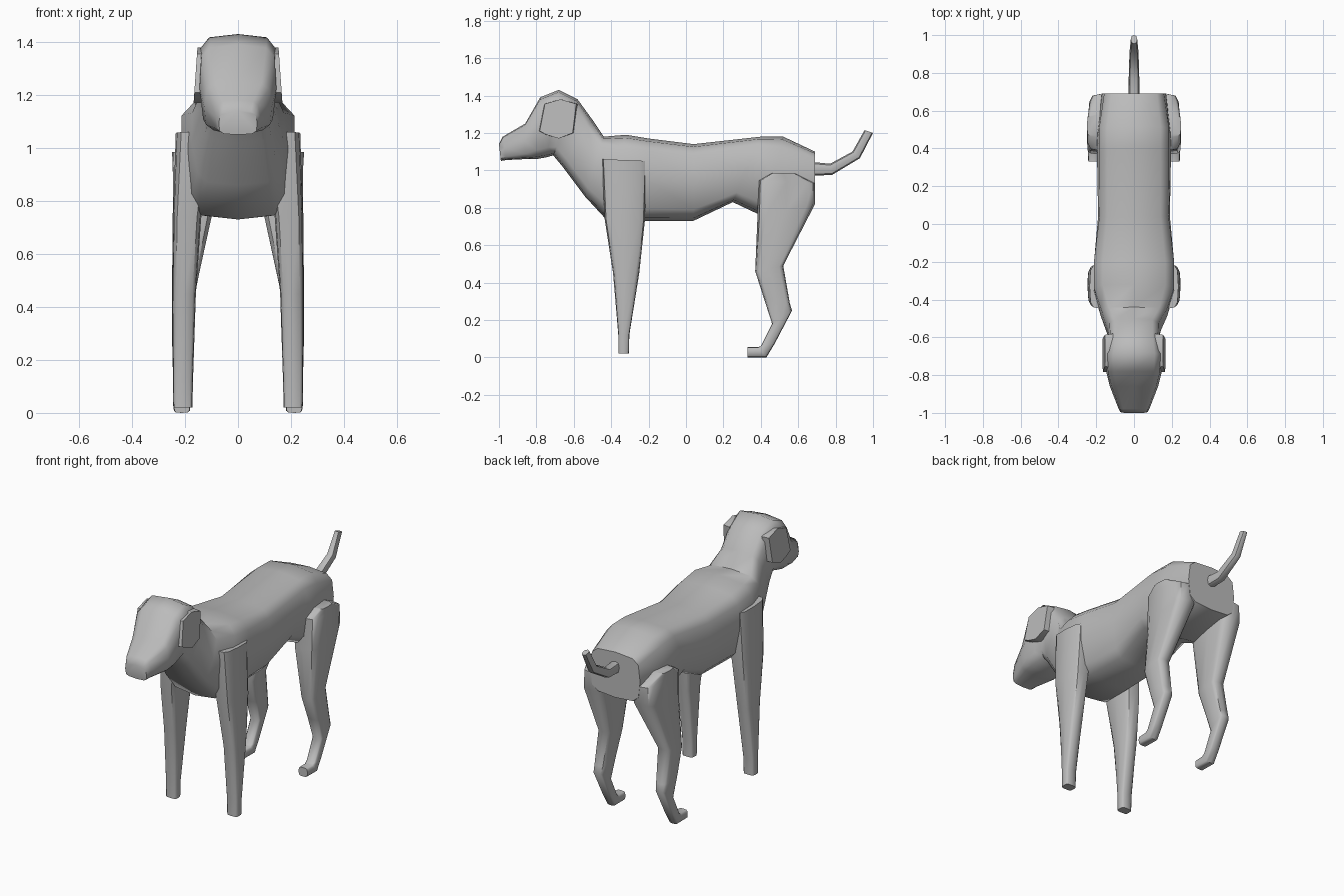
import bpy, bmesh, math
from mathutils import Vector

coat = bpy.data.materials.new("grey_coat")
coat.diffuse_color = (0.5, 0.5, 0.5, 1)


def finish(name, bm, angle=50):
    bmesh.ops.recalc_face_normals(bm, faces=bm.faces)
    me = bpy.data.meshes.new(name)
    bm.to_mesh(me)
    bm.free()
    me.materials.append(coat)
    ob = bpy.data.objects.new(name, me)
    bpy.context.collection.objects.link(ob)
    bpy.ops.object.select_all(action='DESELECT')
    ob.select_set(True)
    bpy.context.view_layer.objects.active = ob
    bpy.ops.object.shade_smooth_by_angle(angle=math.radians(angle))
    return ob


def loft(name, sections, side=1, n=12, power=0.5):
    """Section: edge A (y, z), edge B (y, z), centre x, half width at A and at B."""
    bm = bmesh.new()
    rings = []
    for ay, az, by, bz, cx, wa, wb in sections:
        a, b = Vector((cx * side, ay, az)), Vector((cx * side, by, bz))
        ring = []
        for i in range(n):
            t = 2 * math.pi * i / n
            c, s = round(math.cos(t), 6), round(math.sin(t), 6)
            u = math.copysign(abs(c) ** power, c)
            v = math.copysign(abs(s) ** power, s)
            w = wb + (wa - wb) * (v + 1) / 2
            ring.append(bm.verts.new((a + b) / 2 + (a - b) / 2 * v + Vector((u * w, 0, 0))))
        rings.append(ring)
    for r, q in zip(rings, rings[1:]):
        for i in range(n):
            j = (i + 1) % n
            bm.faces.new((r[i], r[j], q[j], q[i]))
    bm.faces.new(rings[0])
    bm.faces.new(rings[-1])
    return finish(name, bm)


# Torso, neck, head and muzzle: one continuous loft, rump to nose
loft("body_and_head", [
    (0.69, 1.10, 0.69, 0.82, 0, 0.17, 0.17),
    (0.52, 1.18, 0.42, 0.75, 0, 0.20, 0.19),
    (0.40, 1.18, 0.25, 0.83, 0, 0.20, 0.19),
    (0.04, 1.14, 0.04, 0.73, 0, 0.20, 0.18),
    (-0.20, 1.17, -0.22, 0.73, 0, 0.235, 0.19),
    (-0.32, 1.19, -0.42, 0.73, 0, 0.235, 0.19),
    (-0.44, 1.18, -0.54, 0.86, 0, 0.19, 0.16),
    (-0.50, 1.27, -0.66, 1.02, 0, 0.14, 0.13),
    (-0.58, 1.38, -0.71, 1.08, 0, 0.14, 0.12),
    (-0.68, 1.43, -0.745, 1.07, 0, 0.155, 0.13),
    (-0.78, 1.39, -0.80, 1.06, 0, 0.15, 0.14),
    (-0.86, 1.25, -0.86, 1.06, 0, 0.125, 0.13),
    (-0.98, 1.18, -0.96, 1.055, 0, 0.08, 0.09),
    (-1.00, 1.14, -0.99, 1.05, 0, 0.07, 0.075),
])

# Tail with an upward kink
loft("tail", [
    (0.62, 1.05, 0.62, 0.97, 0, 0.03, 0.03),
    (0.77, 1.035, 0.78, 0.975, 0, 0.028, 0.028),
    (0.89, 1.10, 0.93, 1.065, 0, 0.024, 0.024),
    (0.955, 1.215, 1.00, 1.20, 0, 0.017, 0.017),
], n=8, power=0.8)

front_leg = [
    (-0.45, 1.06, -0.21, 1.05, 0.165, 0.07, 0.07),
    (-0.435, 0.74, -0.22, 0.73, 0.192, 0.053, 0.053),
    (-0.39, 0.45, -0.25, 0.45, 0.203, 0.044, 0.044),
    (-0.362, 0.12, -0.303, 0.12, 0.208, 0.038, 0.038),
    (-0.362, 0.02, -0.305, 0.02, 0.208, 0.036, 0.036),
]
hind_leg = [
    (0.46, 0.985, 0.58, 0.985, 0.19, 0.06, 0.06),
    (0.387, 0.945, 0.69, 0.93, 0.17, 0.085, 0.065),
    (0.382, 0.75, 0.69, 0.82, 0.17, 0.082, 0.07),
    (0.37, 0.46, 0.52, 0.49, 0.203, 0.046, 0.046),
    (0.415, 0.32, 0.555, 0.29, 0.21, 0.04, 0.04),
    (0.46, 0.18, 0.567, 0.25, 0.212, 0.036, 0.034),
    (0.40, 0.06, 0.475, 0.075, 0.212, 0.033, 0.032),
    (0.385, 0.055, 0.43, 0.0, 0.212, 0.033, 0.032),
    (0.33, 0.055, 0.33, 0.0, 0.212, 0.03, 0.03),
]

# Drooping ear outline (y, z)
ear_outline = [(-0.79, 1.21), (-0.76, 1.355), (-0.67, 1.38), (-0.58, 1.355),
               (-0.60, 1.20), (-0.68, 1.17), (-0.75, 1.19)]

for side, label in ((1, "right"), (-1, "left")):
    loft("front_leg_" + label, front_leg, side)
    loft("hind_leg_" + label, hind_leg, side)
    bm = bmesh.new()
    inner = [bm.verts.new((side * 0.11, y, z)) for y, z in ear_outline]
    outer = [bm.verts.new((side * (0.167 - (z - 1.18) * 0.07),
                           -0.68 + (y + 0.68) * 0.93, z)) for y, z in ear_outline]
    bm.faces.new(inner)
    bm.faces.new(outer)
    for i in range(len(inner)):
        j = (i + 1) % len(inner)
        bm.faces.new((inner[i], inner[j], outer[j], outer[i]))
    finish("ear_" + label, bm, 40)
